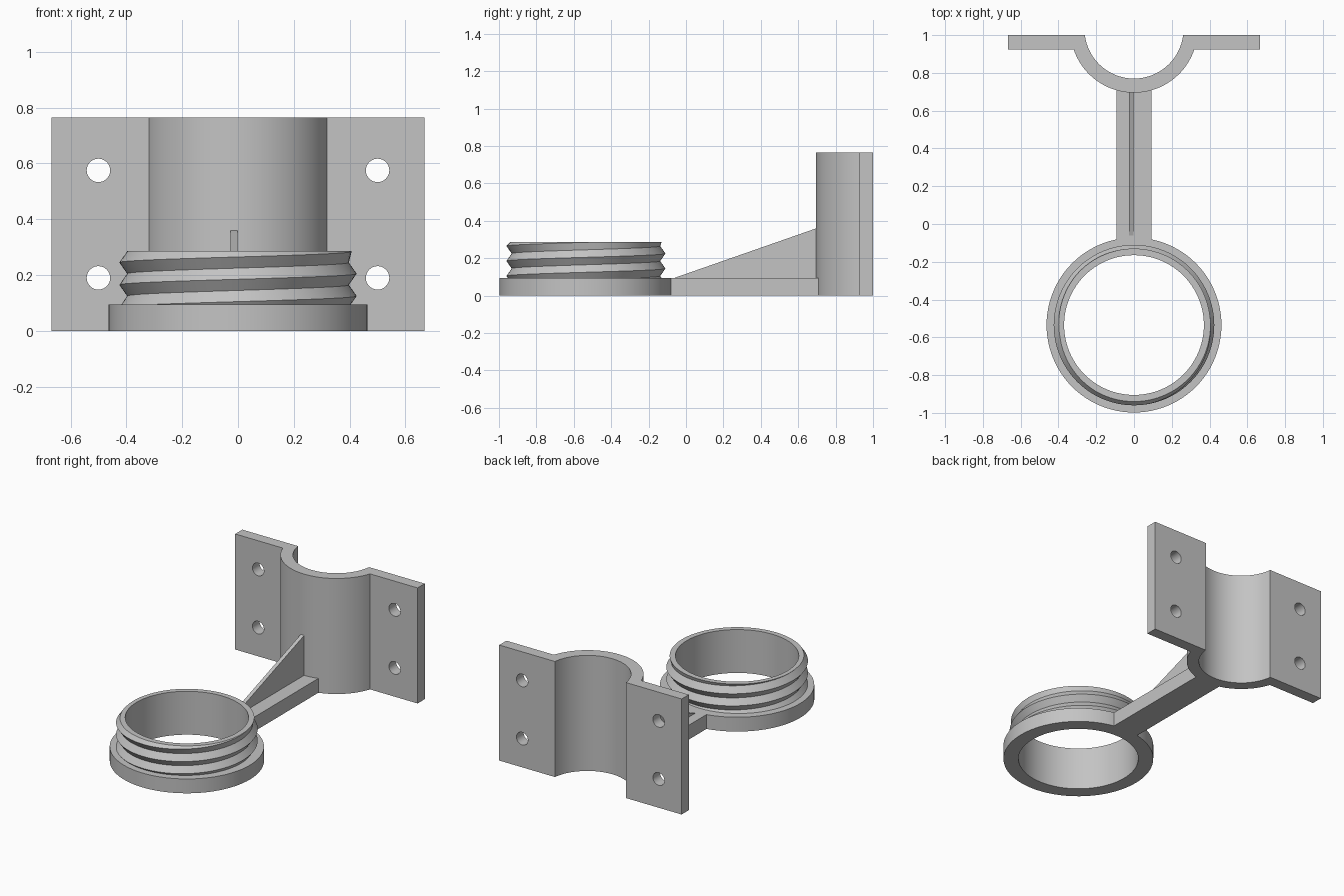
import bpy, bmesh, math
from mathutils import Matrix

old = bpy.data.objects.get("Cube")
if old:
    bpy.data.objects.remove(old, do_unlink=True)

grey = bpy.data.materials.new("plain grey")
grey.use_nodes = True
grey.diffuse_color = (0.55, 0.55, 0.55, 1)
grey.node_tree.nodes["Principled BSDF"].inputs["Base Color"].default_value = grey.diffuse_color

RING_Y, BORE, RING_R, RING_H = -0.535, 0.37, 0.463, 0.095
NECK_TOP, ROOT, CREST, PITCH = 0.287, 0.397, 0.425, 0.08
SEG = 96


def finish(name, bm, y=0.0):
    """Turn a bmesh into a shaded object."""
    bmesh.ops.recalc_face_normals(bm, faces=bm.faces)
    mesh = bpy.data.meshes.new(name)
    bm.to_mesh(mesh)
    bm.free()
    mesh.materials.append(grey)
    ob = bpy.data.objects.new(name, mesh)
    ob.location.y = y
    bpy.context.collection.objects.link(ob)
    bpy.ops.object.select_all(action='DESELECT')
    ob.select_set(True)
    bpy.context.view_layer.objects.active = ob
    bpy.ops.object.shade_smooth_by_angle(angle=math.radians(30))
    return ob


def prism(points, direction):
    """Extrude a closed outline along a direction."""
    bm = bmesh.new()
    face = bm.faces.new([bm.verts.new(p) for p in points])
    new = bmesh.ops.extrude_face_region(bm, geom=[face], use_keep_orig=True)["geom"]
    bmesh.ops.translate(bm, vec=direction,
                        verts=[v for v in new if isinstance(v, bmesh.types.BMVert)])
    return bm


# Base ring, lathed; its bore wall belongs to the threaded neck
bm = bmesh.new()
profile = [(BORE, 0), (RING_R, 0), (RING_R, RING_H), (0.385, RING_H)]
verts = [bm.verts.new((r, 0, z)) for r, z in profile]
edges = [bm.edges.new(pair) for pair in zip(verts, verts[1:])]
bmesh.ops.spin(bm, geom=verts + edges, cent=(0, 0, 0), axis=(0, 0, 1),
               angle=math.tau, steps=SEG, use_merge=True)
bmesh.ops.remove_doubles(bm, verts=bm.verts, dist=1e-5)
finish("base_ring", bm, RING_Y)

# Threaded neck: a helical zigzag surface trimmed flat at both ends
bm = bmesh.new()
ROWS = 11
grid = []
for i in range(SEG):
    a = math.tau * i / SEG
    column = []
    for k in range(ROWS):
        r = ROOT if k % 2 else CREST
        z = -0.035 + PITCH * (i / SEG + k / 2)
        column.append(bm.verts.new((r * math.cos(a), r * math.sin(a), z)))
    grid.append(column)
for i in range(SEG):
    shift = 2 if i == SEG - 1 else 0
    here, there = grid[i], grid[(i + 1) % SEG]
    for k in range(ROWS - 1 - shift):
        bm.faces.new((here[k], there[k + shift], there[k + shift + 1], here[k + 1]))
for z, up in ((NECK_TOP, 1), (RING_H - 0.005, -1)):
    bmesh.ops.bisect_plane(bm, geom=bm.verts[:] + bm.edges[:] + bm.faces[:], dist=1e-5,
                           plane_co=(0, 0, z), plane_no=(0, 0, up), clear_outer=True)


def set_radius(v, r):
    f = r / math.hypot(v.co.x, v.co.y)
    v.co.x *= f
    v.co.y *= f


# Lead-in chamfer, then the flat rim and the bore wall
for v in bm.verts:
    limit = 0.405 + max(0, NECK_TOP - v.co.z)
    if math.hypot(v.co.x, v.co.y) > limit:
        set_radius(v, limit)
rim = [e for e in bm.edges if all(abs(v.co.z - NECK_TOP) < 1e-4 for v in e.verts)]
for z in (NECK_TOP, 0):
    new = bmesh.ops.extrude_edge_only(bm, edges=rim)["geom"]
    for v in new:
        if isinstance(v, bmesh.types.BMVert):
            set_radius(v, BORE)
            v.co.z = z
    ends = {v for v in new if isinstance(v, bmesh.types.BMVert)}
    rim = [e for e in bm.edges if e.verts[0] in ends and e.verts[1] in ends]
finish("threaded_neck", bm, RING_Y)

# Connecting arm and its thin off-centre rib
finish("connecting_arm", prism([(-0.093, -0.1, 0), (0.093, -0.1, 0),
                                (0.093, 0.72, 0), (-0.093, 0.72, 0)], (0, 0, RING_H)))
finish("support_rib", prism([(-0.027, -0.06, 0.094), (-0.027, 0.72, 0.094),
                             (-0.027, 0.72, 0.368), (-0.027, -0.06, 0.0955)], (0.025, 0, 0)))

# Half-pipe clamp with two flanges
PIPE_Y, FRONT, BACK, HEIGHT = 1.032, 0.925, 1.0, 0.765


def arc(radius, y_end, steps=48):
    half = math.acos((PIPE_Y - y_end) / radius)
    for i in range(steps + 1):
        a = half * (2 * i / steps - 1)
        yield (radius * math.sin(a), PIPE_Y - radius * math.cos(a), 0)


outline = [(-0.668, BACK, 0), (-0.668, FRONT, 0), *arc(0.337, FRONT),
           (0.668, FRONT, 0), (0.668, BACK, 0), *reversed(list(arc(0.262, BACK)))]
clamp = finish("pipe_clamp", prism(outline, (0, 0, HEIGHT)))

# Screw holes
bm = bmesh.new()
for x in (-0.5, 0.5):
    for z in (0.19, 0.575):
        place = Matrix.Translation((x, 0.96, z)) @ Matrix.Rotation(math.pi / 2, 4, 'X')
        bmesh.ops.create_cone(bm, cap_ends=True, segments=40, radius1=0.042,
                              radius2=0.042, depth=0.3, matrix=place)
cutter = finish("screw_hole_cutter", bm)
cutter.hide_render = True
mod = clamp.modifiers.new("screw_holes", 'BOOLEAN')
mod.operation = 'DIFFERENCE'
mod.solver = 'EXACT'
mod.object = cutter
bpy.ops.object.select_all(action='DESELECT')
clamp.select_set(True)
bpy.context.view_layer.objects.active = clamp
bpy.ops.object.modifier_apply(modifier=mod.name)
bpy.data.objects.remove(cutter, do_unlink=True)
bpy.ops.object.shade_smooth_by_angle(angle=math.radians(30))
